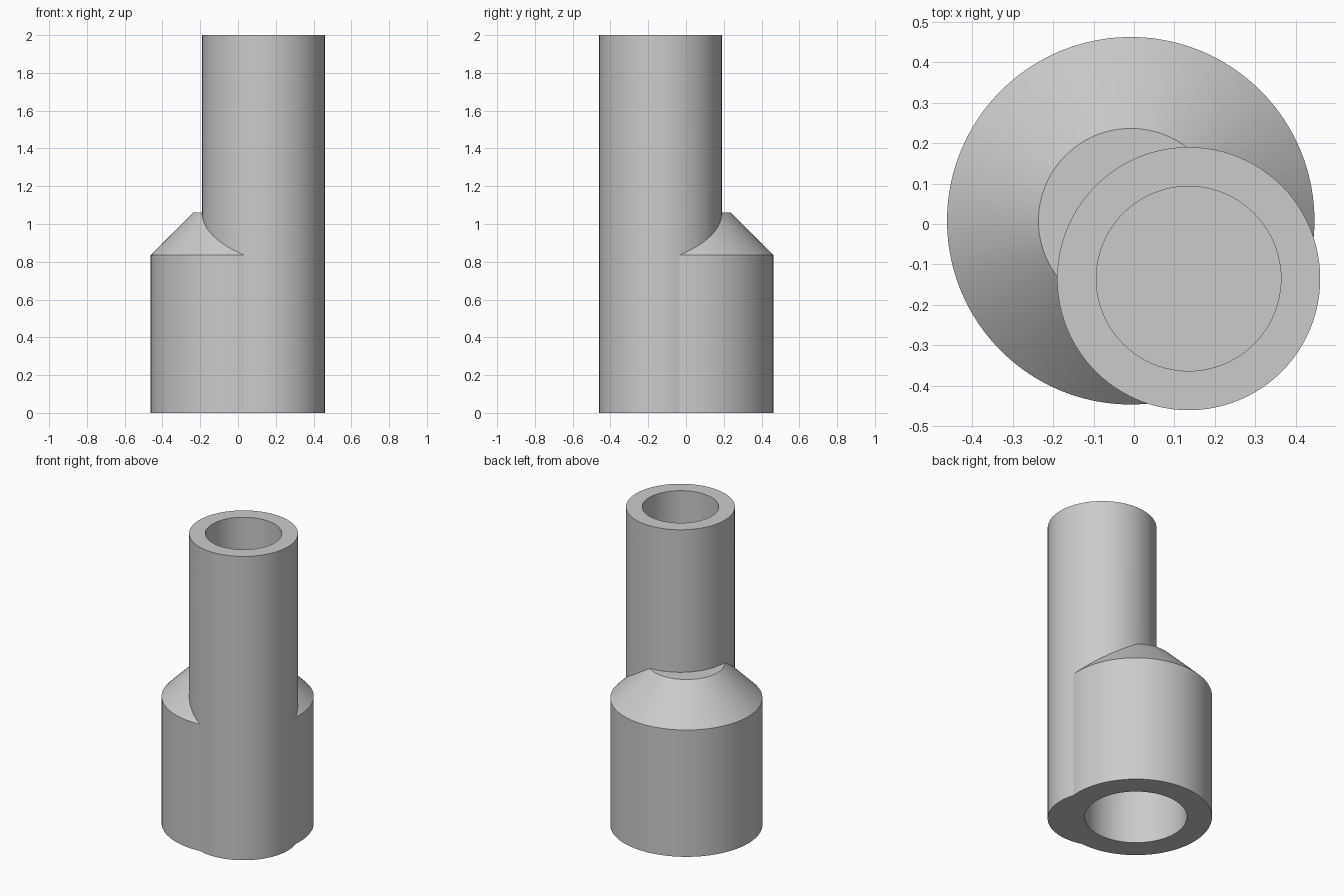
import bpy
import bmesh
import math

cube = bpy.data.objects.get("Cube")
if cube:
    bpy.data.objects.remove(cube, do_unlink=True)

SEGMENTS = 96
BIG_AXIS = (-0.008, 0.008)
SMALL_AXIS = (0.135, -0.135)

grey = bpy.data.materials.new("plain grey")
grey.use_nodes = True
colour = (0.6, 0.6, 0.6, 1)
grey.diffuse_color = colour
grey.node_tree.nodes["Principled BSDF"].inputs["Base Color"].default_value = colour


def lathe(name, axis, profile):
    """Closed solid of revolution from (radius, height) pairs, bottom to top."""
    bm = bmesh.new()
    rings = []
    for radius, z in profile:
        angles = [math.tau * i / SEGMENTS for i in range(SEGMENTS)]
        rings.append([bm.verts.new((axis[0] + radius * math.cos(a),
                                    axis[1] + radius * math.sin(a), z)) for a in angles])
    for low, high in zip(rings, rings[1:]):
        for i in range(SEGMENTS):
            j = (i + 1) % SEGMENTS
            bm.faces.new((low[i], low[j], high[j], high[i]))
    bm.faces.new(rings[0][::-1])
    bm.faces.new(rings[-1])
    mesh = bpy.data.meshes.new(name)
    bm.to_mesh(mesh)
    bm.free()
    mesh.materials.append(grey)
    obj = bpy.data.objects.new(name, mesh)
    bpy.context.collection.objects.link(obj)
    return obj


def combine(target, tool, operation):
    """Apply a boolean and discard the tool."""
    mod = target.modifiers.new(operation, 'BOOLEAN')
    mod.operation = operation
    mod.solver = 'EXACT'
    mod.object = tool
    bpy.context.view_layer.update()
    bpy.context.view_layer.objects.active = target
    bpy.ops.object.modifier_apply(modifier=mod.name)
    bpy.data.objects.remove(tool, do_unlink=True)


# Wide socket with a conical shoulder
body = lathe("offset_pipe_adapter", BIG_AXIS,
             [(0.454, 0), (0.454, 0.835), (0.228, 1.062)])

# Narrow pipe, offset to the front corner and running the full height
pipe = lathe("narrow_pipe", SMALL_AXIS, [(0.325, 0), (0.325, 2)])
combine(body, pipe, 'UNION')

# Blind bores: wide from below, narrow from above
wide_bore = lathe("wide_bore", BIG_AXIS, [(0.305, -0.1), (0.305, 0.65)])
combine(body, wide_bore, 'DIFFERENCE')
narrow_bore = lathe("narrow_bore", SMALL_AXIS, [(0.228, 1.2), (0.228, 2.1)])
combine(body, narrow_bore, 'DIFFERENCE')

# Smooth round walls, crisp rims
bpy.ops.object.select_all(action='DESELECT')
body.select_set(True)
bpy.context.view_layer.objects.active = body
bpy.ops.object.shade_smooth_by_angle(angle=math.radians(20))
